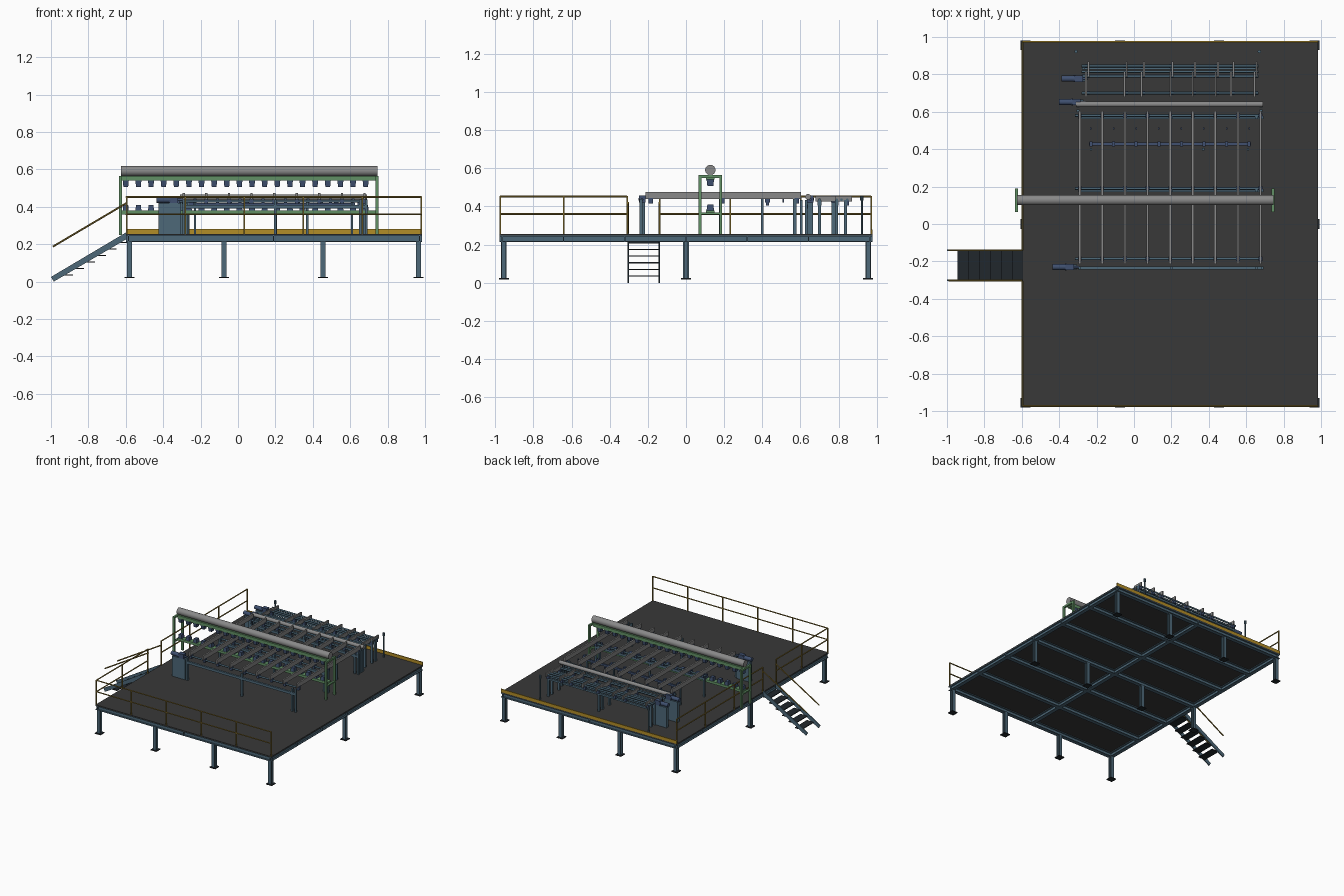
import bpy, bmesh, math
from mathutils import Vector, Matrix

if "Cube" in bpy.data.objects:
    bpy.data.objects.remove(bpy.data.objects["Cube"])

COLORS = {"steel_blue": (0.075, 0.14, 0.19), "motor_blue": (0.05, 0.08, 0.16),
          "safety_yellow": (0.45, 0.27, 0.02), "rail_olive": (0.25, 0.17, 0.03),
          "frame_green": (0.12, 0.28, 0.13), "deck_dark": (0.04, 0.04, 0.04),
          "black": (0.015, 0.02, 0.025), "roll_grey": (0.25, 0.25, 0.25)}
MATS = {}
for n, c in COLORS.items():
    MATS[n] = bpy.data.materials.new(n)
    MATS[n].diffuse_color = (*c, 1)


class Part:
    """One named object collected from boxes, rods and prisms."""
    def __init__(self, name, mat):
        self.name, self.mat, self.bm = name, mat, bmesh.new()

    def box(self, x0, x1, y0, y1, z0, z1, taper=1.0):
        m = Matrix.LocRotScale(Vector(((x0 + x1) / 2, (y0 + y1) / 2, (z0 + z1) / 2)), None,
                               Vector((x1 - x0, y1 - y0, z1 - z0)))
        vs = bmesh.ops.create_cube(self.bm, size=1)["verts"]
        for v in vs:
            if v.co.z < 0:
                v.co.x *= taper
                v.co.y *= taper
            v.co = m @ v.co

    def rod(self, p, q, r, n=8):
        p, q = Vector(p), Vector(q)
        m = Matrix.Translation((p + q) / 2) @ (q - p).to_track_quat('Z', 'Y').to_matrix().to_4x4()
        bmesh.ops.create_cone(self.bm, cap_ends=True, segments=n, radius1=r, radius2=r,
                              depth=(q - p).length, matrix=m)

    def plate_xz(self, pts, y0, y1):
        f = self.bm.faces.new([self.bm.verts.new((x, y0, z)) for x, z in pts])
        g = bmesh.ops.extrude_face_region(self.bm, geom=[f])["geom"]
        bmesh.ops.translate(self.bm, vec=(0, y1 - y0, 0),
                            verts=[v for v in g if isinstance(v, bmesh.types.BMVert)])

    def done(self, smooth=False):
        bmesh.ops.recalc_face_normals(self.bm, faces=self.bm.faces)
        me = bpy.data.meshes.new(self.name)
        self.bm.to_mesh(me)
        ob = bpy.data.objects.new(self.name, me)
        bpy.context.collection.objects.link(ob)
        me.materials.append(MATS[self.mat])
        if smooth:
            bpy.context.view_layer.objects.active = ob
            ob.select_set(True)
            bpy.ops.object.shade_smooth_by_angle(angle=math.radians(40))
            ob.select_set(False)


X0, X1, Y0, Y1, DECK = -0.6, 0.985, -0.978, 0.978, 0.255

# deck and back toe plate
p = Part("deck_plate", "deck_dark"); p.box(X0, X1, Y0, Y1, 0.248, DECK); p.done()
p = Part("back_toe_plate", "safety_yellow"); p.box(X0, X1, 0.97, Y1, DECK, 0.28); p.done()

# I-section beams under the deck
def beam(p, along_x, c, a, b, w=0.03):
    for lo, hi, h in ((0.213, 0.218, w), (0.218, 0.243, 0.006), (0.243, 0.248, w)):
        if along_x:
            p.box(a, b, c - h / 2, c + h / 2, lo, hi)
        else:
            p.box(c - h / 2, c + h / 2, a, b, lo, hi)

p = Part("deck_beams", "steel_blue")
for i in range(7):
    beam(p, True, Y0 + 0.015 + i * (Y1 - Y0 - 0.03) / 6, X0, X1)
for x in (X0 + 0.015, 0.19, X1 - 0.015):
    beam(p, False, x, Y0, Y1)
p.done()

# H-section columns on base plates
col, base = Part("columns", "steel_blue"), Part("column_base_plates", "black")
for x in (-0.58, -0.075, 0.455, 0.965):
    for y in (-0.955, 0, 0.955):
        for s in (-1, 1):
            col.box(x - 0.014, x + 0.014, y + s * 0.012 - 0.003, y + s * 0.012 + 0.003, 0.024, 0.214)
        col.box(x - 0.003, x + 0.003, y - 0.01, y + 0.01, 0.024, 0.214)
        base.box(x - 0.026, x + 0.026, y - 0.026, y + 0.026, 0.018, 0.024)
col.done(); base.done()

# guard rails
def rail(name, a, b, n):
    p = Part(name, "rail_olive")
    a, b = Vector(a), Vector(b)
    for i in range(n + 1):
        c = a.lerp(b, i / n)
        p.box(c.x - 0.004, c.x + 0.004, c.y - 0.004, c.y + 0.004, DECK - 0.01, 0.455)
    for z in (0.36, 0.453):
        p.rod((a.x, a.y, z), (b.x, b.y, z), 0.005, 6)
    p.done()

rail("front_rail", (-0.596, -0.973), (0.98, -0.973), 5)
rail("left_front_rail", (-0.596, -0.973), (-0.596, -0.308), 2)
rail("left_back_rail", (-0.596, -0.138), (-0.596, 0.97), 3)

# stairs
p = Part("stair_stringers", "steel_blue")
t = Part("stair_treads", "black")
h = Part("stair_handrails", "rail_olive")
for y in (-0.306, -0.145):
    p.plate_xz([(-1, 0.025), (-0.985, 0), (-0.6, 0.225), (-0.6, 0.262)], y, y + 0.008)
    h.rod((-0.596, y + 0.004, 0.42), (-0.99, y + 0.004, 0.187), 0.005, 6)
for i in range(6):
    x, z = -0.912 + 0.058 * i, 0.035 + 0.035 * i
    t.box(x - 0.031, x + 0.031, -0.3, -0.143, z - 0.003, z + 0.003)
p.done(); t.done(); h.done()

# spray gantry: end portals, beams, nozzles and top roll
p = Part("gantry_frame", "frame_green")
for x in (-0.635, 0.735):
    for y in (0.065, 0.175):
        p.box(x, x + 0.015, y, y + 0.015, 0.25, 0.55)
    p.box(x, x + 0.015, 0.065, 0.19, 0.55, 0.565)
    p.box(x, x + 0.015, 0.08, 0.175, 0.357, 0.367)
p.box(-0.62, 0.735, 0.105, 0.15, 0.54, 0.565)
p.box(-0.62, 0.735, 0.105, 0.15, 0.36, 0.38)
p.done()
p = Part("gantry_nozzles", "motor_blue")
for i in range(20):
    x = -0.6 + 0.0675 * i
    p.box(x - 0.016, x + 0.016, 0.108, 0.147, 0.507, 0.54, 0.8)
    p.box(x - 0.016, x + 0.016, 0.108, 0.147, 0.41, 0.38, 0.8)
p.done()
p = Part("gantry_roll", "roll_grey")
p.rod((-0.625, 0.1275, 0.591), (0.745, 0.1275, 0.591), 0.027, 32); p.done(True)

# main conveyor: bars, cross shafts, supports
XS = [-0.29 + 0.1208 * i for i in range(9)]
p = Part("conveyor_bars", "roll_grey")
for x in XS:
    p.box(x - 0.006, x + 0.006, -0.213, 0.603, 0.44, 0.475)
p.done()
p = Part("conveyor_shafts", "steel_blue")
k = Part("bar_mounts", "motor_blue")
for y in (-0.185, 0.19, 0.58):
    p.rod((-0.315, y, 0.43), (0.685, y, 0.43), 0.007, 12)
    for x in XS:
        k.box(x - 0.01, x + 0.01, y - 0.012, y + 0.012, 0.415, 0.445)
p.done(True); k.done()
p = Part("conveyor_supports", "steel_blue")
for y in (-0.235, 0.18, 0.57):
    p.box(-0.3, 0.69, y - 0.008, y + 0.008, 0.39, 0.41)
    for x in (-0.29, 0.2, 0.655, 0.685):
        p.box(x - 0.007, x + 0.007, y - 0.008, y + 0.008, DECK, 0.44)
for x in (-0.23, 0.37, 0.61):
    p.box(x - 0.006, x + 0.006, 0.392, 0.406, DECK, 0.44)
p.done()

# sensors between the bars
p = Part("sensors", "motor_blue")
for i in range(8):
    x = -0.23 + 0.1208 * i
    p.box(x - 0.008, x + 0.008, 0.415, 0.44, 0.42, 0.445)
    p.box(x - 0.004, x + 0.004, 0.505, 0.515, 0.42, 0.445)
p.box(-0.24, 0.625, 0.42, 0.435, 0.405, 0.42)
p.done()

# rear pinch roll on posts
p = Part("rear_roll", "roll_grey")
p.rod((-0.31, 0.64, 0.45), (0.69, 0.64, 0.45), 0.015, 24); p.done(True)
p = Part("rear_roll_stands", "steel_blue")
for x in (-0.3, 0.68):
    for y in (0.605, 0.63):
        p.box(x - 0.008, x + 0.008, y - 0.007, y + 0.007, DECK, 0.435)
p.box(-0.3, 0.68, 0.625, 0.64, 0.39, 0.41)
p.done()

# rear transfer conveyor with staggered arms
AX = (-0.25, -0.045, 0.047, 0.2, 0.32, 0.443, 0.525, 0.65)
p = Part("transfer_arms", "roll_grey")
k = Part("transfer_mounts", "motor_blue")
for x in AX:
    p.box(x - 0.011, x - 0.001, 0.68, 0.815, 0.425, 0.455)
    p.box(x + 0.001, x + 0.011, 0.785, 0.87, 0.425, 0.455)
    for y in (0.7, 0.79, 0.845):
        k.box(x - 0.012, x + 0.012, y - 0.01, y + 0.01, 0.405, 0.43)
p.done(); k.done()
p = Part("transfer_shafts", "steel_blue")
for y in (0.7, 0.79, 0.815, 0.845):
    p.rod((-0.28, y, 0.435), (0.665, y, 0.435), 0.007, 12)
p.done(True)
p = Part("transfer_supports", "steel_blue")
for y in (0.7, 0.79, 0.835):
    p.box(-0.275, 0.66, y - 0.008, y + 0.008, 0.39, 0.405)
    for x in (-0.27, 0.2, 0.655):
        p.box(x - 0.008, x + 0.008, y - 0.008, y + 0.008, DECK, 0.435)
p.done()

# guide posts with round heads at the back edge
p = Part("guide_posts", "steel_blue")
for x in (-0.31, 0.67):
    p.rod((x, 0.922, DECK), (x, 0.922, 0.43), 0.005, 8)
    p.rod((x, 0.922, 0.43), (x, 0.922, 0.455), 0.009, 10)
p.done()

# gear motors standing on slim cabinets
m, c = Part("gear_motors", "motor_blue"), Part("motor_cabinets", "steel_blue")
for x, y in ((-0.435, -0.23), (-0.4, 0.652), (-0.388, 0.777)):
    m.rod((x, y, 0.437), (x + 0.07, y, 0.437), 0.016, 16)
    m.rod((x + 0.065, y, 0.437), (x + 0.075, y, 0.437), 0.019, 16)
    m.box(x + 0.07, x + 0.115, y - 0.017, y + 0.017, 0.42, 0.458)
    m.rod((x + 0.11, y, 0.437), (x + 0.14, y, 0.437), 0.007, 10)
    c.box(x + 0.01, x + 0.13, y - 0.014, y + 0.014, DECK, 0.42)
m.done(True); c.done()

for m in bpy.data.materials:
    if m.users and not m.is_grease_pencil:
        m.use_nodes = True
        m.node_tree.nodes["Principled BSDF"].inputs["Base Color"].default_value = m.diffuse_color
